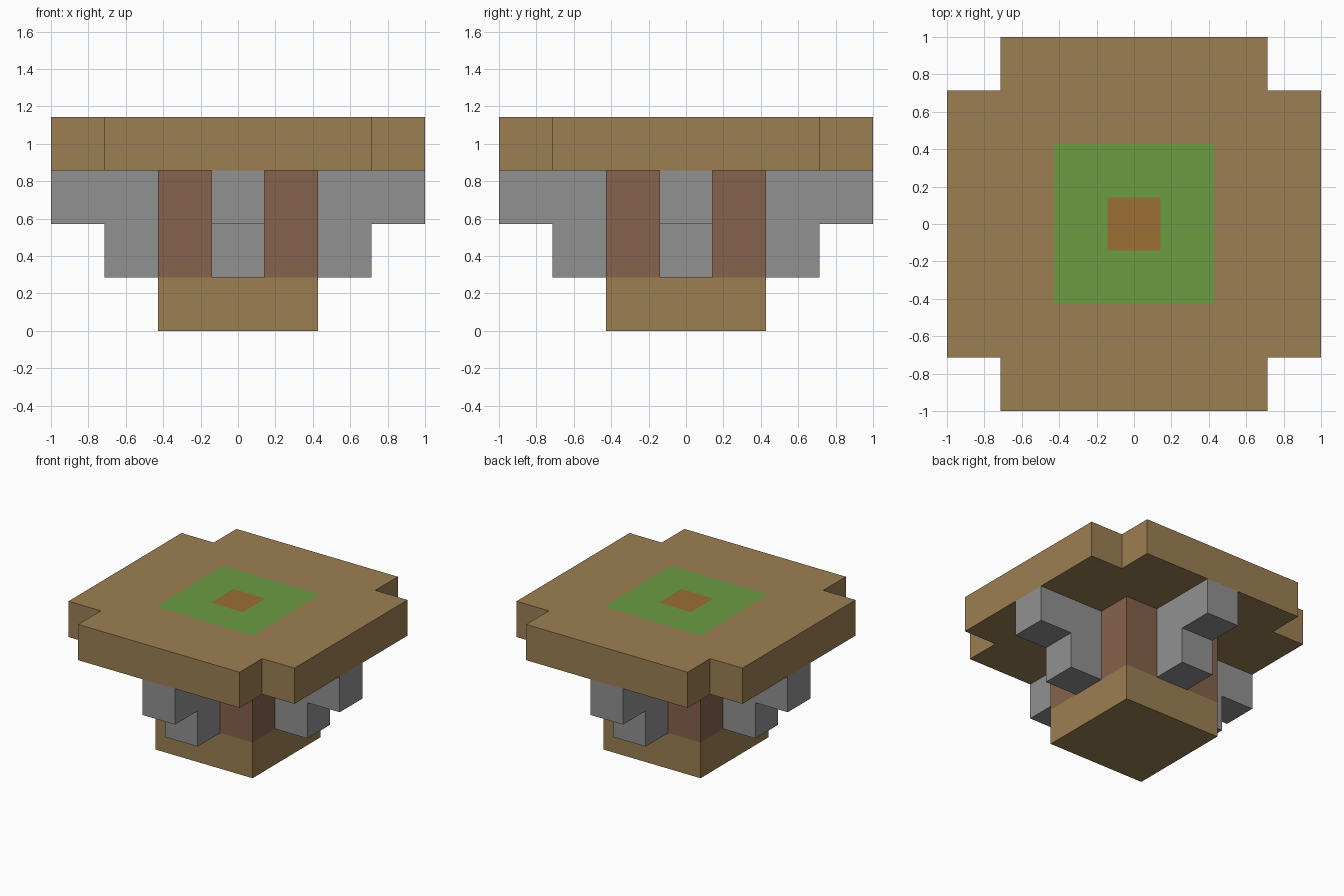
import bpy
import bmesh
from math import pi
from mathutils import Matrix, Vector

U = 1 / 7  # module: the model is fourteen modules wide

if "Cube" in bpy.data.objects:
    bpy.data.objects.remove(bpy.data.objects["Cube"], do_unlink=True)


def material(name, rgb):
    linear = [((c / 255 + 0.055) / 1.055) ** 2.4 for c in rgb] + [1]
    mat = bpy.data.materials.new(name)
    mat.use_nodes = True
    mat.diffuse_color = linear
    mat.node_tree.nodes["Principled BSDF"].inputs["Base Color"].default_value = linear
    return mat


wood = material("tan wood", (156, 127, 83))
stone = material("grey stone", (145, 145, 145))
brick = material("red brown", (134, 98, 76))
green = material("green", (107, 156, 66))
rust = material("orange brown", (156, 111, 53))


def finish(name, bm, *mats):
    bmesh.ops.recalc_face_normals(bm, faces=bm.faces)
    mesh = bpy.data.meshes.new(name)
    bm.to_mesh(mesh)
    bm.free()
    for mat in mats:
        mesh.materials.append(mat)
    obj = bpy.data.objects.new(name, mesh)
    bpy.context.collection.objects.link(obj)
    return obj


def block(name, half, bottom, top, mat):
    bm = bmesh.new()
    size = Matrix.Diagonal((2 * half, 2 * half, top - bottom, 1))
    bmesh.ops.create_cube(bm, size=1, matrix=Matrix.Translation((0, 0, (top + bottom) / 2)) @ size)
    return finish(name, bm, mat)


# Foot and central column
block("base", 3 * U, 0, 2 * U, wood)
block("column", 3 * U, 2 * U, 6 * U, brick)

# Stepped stone bracket on each side of the column
profile = [(3, 2), (5, 2), (5, 4), (7, 4), (7, 6), (3, 6)]
for i, side in enumerate(("left", "back", "right", "front")):
    bm = bmesh.new()
    face = bm.faces.new([bm.verts.new((r * U, -U, z * U)) for r, z in profile])
    grown = bmesh.ops.extrude_face_region(bm, geom=[face])["geom"]
    bmesh.ops.translate(bm, vec=(0, 2 * U, 0),
                        verts=[g for g in grown if isinstance(g, bmesh.types.BMVert)])
    bmesh.ops.rotate(bm, verts=bm.verts, matrix=Matrix.Rotation(i * pi / 2, 3, "Z"))
    finish(side + "_bracket", bm, stone)

# Notched top slab, with nested squares of colour set into its upper face
bm = bmesh.new()
bmesh.ops.create_grid(bm, x_segments=7, y_segments=7, size=1,
                      matrix=Matrix.Translation((0, 0, 6 * U)))
corners = [f for f in bm.faces
           if min(abs(c) for c in f.calc_center_median().xy) > 5 * U]
bmesh.ops.delete(bm, geom=corners, context="FACES")
grown = bmesh.ops.extrude_face_region(bm, geom=bm.faces[:], use_keep_orig=True)["geom"]
bmesh.ops.translate(bm, vec=Vector((0, 0, 2 * U)),
                    verts=[g for g in grown if isinstance(g, bmesh.types.BMVert)])
for f in bm.faces:
    centre = f.calc_center_median()
    reach = max(abs(centre.x), abs(centre.y))
    if centre.z > 7.5 * U and reach < 3 * U:
        f.material_index = 2 if reach < U else 1
finish("top_slab", bm, wood, green, rust)
